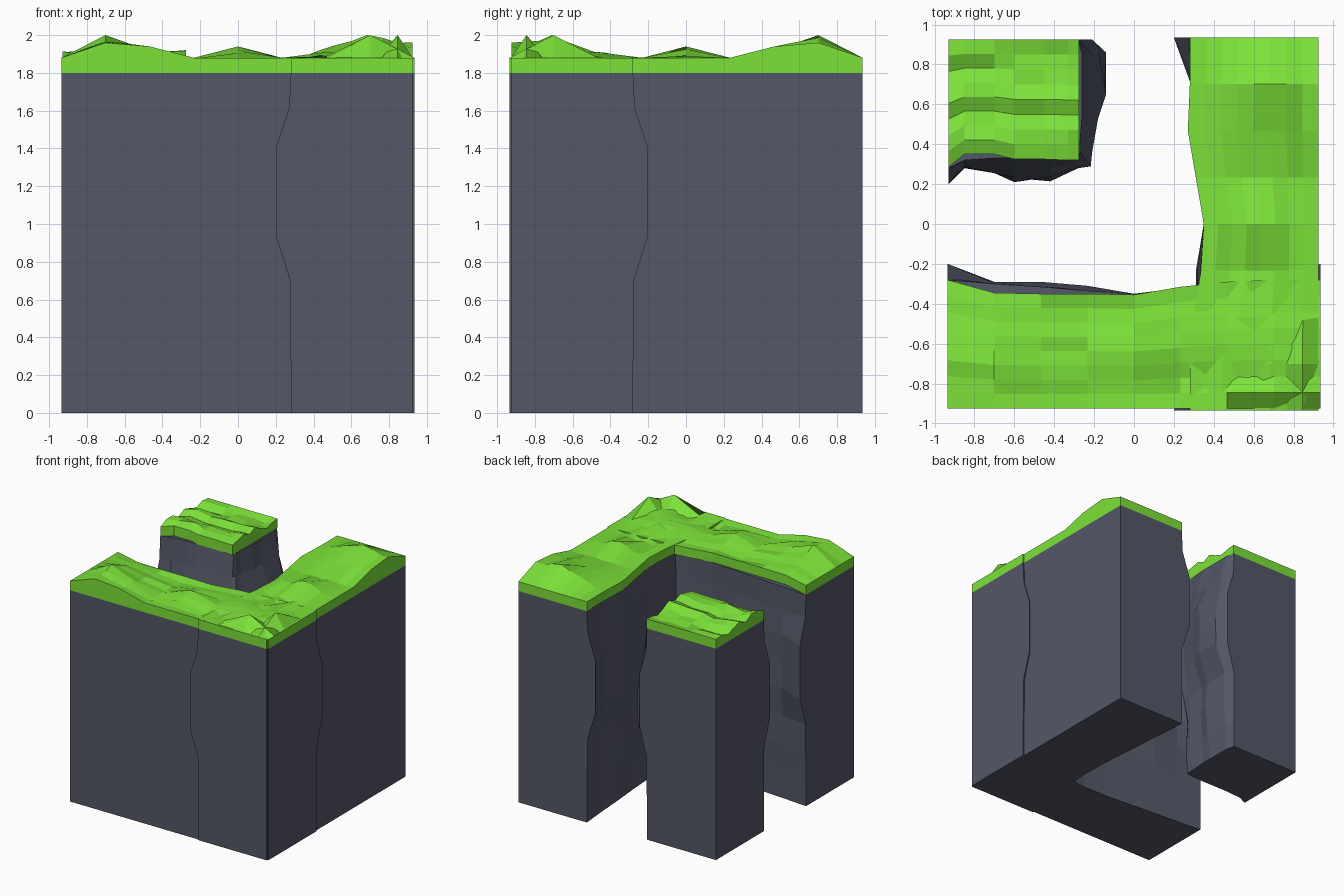
import bpy, bmesh, random

if "Cube" in bpy.data.objects:
    bpy.data.objects.remove(bpy.data.objects["Cube"])

random.seed(4)
N = 9
S = [-0.935 + 1.87 * i / (N - 1) for i in range(N)]


def material(name, col):
    m = bpy.data.materials.new(name)
    m.diffuse_color = (*col, 1)
    m.use_nodes = True
    m.node_tree.nodes["Principled BSDF"].inputs["Base Color"].default_value = m.diffuse_color
    return m


ROCK = material("rock", (0.088, 0.095, 0.135))
GRASS = material("grass", (0.20, 0.76, 0.04))


def finish(bm, name, mat):
    bmesh.ops.recalc_face_normals(bm, faces=bm.faces)
    me = bpy.data.meshes.new(name)
    bm.to_mesh(me)
    bm.free()
    me.materials.append(mat)
    ob = bpy.data.objects.new(name, me)
    bpy.context.collection.objects.link(ob)


# Rock body: plan outlines stacked in rings, blended between foot and bulge plans
RINGS = [(0, 0), (0.23, 0), (0.47, 0.05), (0.7, 0.05), (0.94, 1),
         (1.17, 1), (1.4, 1), (1.61, 0.12), (1.8, 0)]


def rock(name, foot, bulge, outer, place):
    bm = bmesh.new()
    loops = []
    last = len(foot) - 1
    for k, (z, w) in enumerate(RINGS):
        ring = []
        for i, (a, b) in enumerate(zip(foot, bulge)):
            f = w
            if 0 < i < last and 0 < k < len(RINGS) - 1:
                f = min(1, max(0, w * 0.8 + random.uniform(-0.1, 0.45)))
            p = (a[0] + (b[0] - a[0]) * f, a[1] + (b[1] - a[1]) * f)
            ring.append(bm.verts.new((*place(*p), z)))
        ring += [bm.verts.new((*place(*p), z)) for p in outer]
        loops.append(ring)
    n = len(loops[0])
    for a, b in zip(loops, loops[1:]):
        for i in range(n):
            j = (i + 1) % n
            bm.faces.new((a[i], a[j], b[j], b[i]))
    bm.faces.new(loops[0])
    bm.faces.new(loops[-1])
    finish(bm, name, ROCK)


# Grass cap: bumpy grid with a skirt down to the rock
def grass(name, xs, inner, outer, height, place, rows=8):
    bm = bmesh.new()
    g = []
    for i, x in enumerate(xs):
        g.append([bm.verts.new((*place(x, outer + (inner[i] - outer) * j / rows),
                                height(i, j))) for j in range(rows + 1)])
    n = len(xs)
    for i in range(n - 1):
        for j in range(rows):
            bm.faces.new((g[i][j], g[i + 1][j], g[i + 1][j + 1], g[i][j + 1]))
    rim = ([g[i][0] for i in range(n)] + g[-1][1:]
           + [g[i][rows] for i in range(n - 2, -1, -1)] + g[0][rows - 1:0:-1])
    low = [bm.verts.new((v.co.x, v.co.y, 1.8)) for v in rim]
    for k in range(len(rim)):
        m = (k + 1) % len(rim)
        bm.faces.new((rim[k], rim[m], low[m], low[k]))
    bm.faces.new(low)
    finish(bm, name, GRASS)


# Hill heights of an arm at its outer edge, crest and inner edge
OUT = [1.88, 1.96, 1.94, 1.88, 1.88, 1.88, 1.88, 1.88, 1.88]
MID = [1.88, 2.00, 1.94, 1.88, 1.94, 1.88, 1.91, 1.92, 1.88]
CREST = [3, 3, 2, 3, 4, 3, 4, 3, 3]


def arm_height(i, j):
    if (i, j) == (7, 1):
        return 2.0
    c = CREST[i]
    z = OUT[i] + (MID[i] - OUT[i]) * j / c if j <= c else \
        MID[i] + (1.88 - MID[i]) * (j - c) / (8 - c)
    if 0 < i < 8 and 0 < j < 8 and j != c:
        z += random.uniform(-0.025, 0.002)
    return z


# Two cliff arms meeting at the front right corner
def front(s, t):
    return s, t


def right(s, t):
    return -t, -s


FOOT = [0.28, 0.30, 0.315, 0.335, 0.35, 0.355, 0.33, 0.30, 0.28]
arms = [
    ("front", front, [0.20, 0.29, 0.29, 0.31, 0.35, 0.32, 0.31, 0.29, 0.20],
     [0.28, 0.345, 0.35, 0.35, 0.355, 0.315, 0.29, 0.28, 0.28]),
    ("right", right, [0.20, 0.285, 0.28, 0.315, 0.35, 0.31, 0.31, 0.29, 0.20],
     [0.28, 0.28, 0.27, 0.31, 0.35, 0.335, 0.30, 0.28, 0.28]),
]
for name, place, bulge, lip in arms:
    rock(name + "_cliff_rock", [(s, -t) for s, t in zip(S, FOOT)],
         [(s, -t) for s, t in zip(S, bulge)],
         [(0.935, -0.925), (-0.935, -0.925)], place)
    grass(name + "_cliff_grass", S, [-t for t in lip], -0.925, arm_height, place)

# Separate pillar in the back left corner
foot = [(-.93, .28), (-.85, .32), (-.7, .33), (-.6, .33), (-.42, .33), (-.28, .34),
        (-.27, .36), (-.27, .42), (-.26, .55), (-.26, .65), (-.26, .85), (-.28, .925)]
bulge = [(-.93, .2), (-.85, .28), (-.7, .255), (-.6, .21), (-.42, .21), (-.28, .28),
         (-.21, .28), (-.21, .36), (-.18, .53), (-.14, .65), (-.14, .86), (-.21, .925)]
rock("pillar_rock", foot, bulge, [(-0.93, 0.925)], front)


# Rows run back to front: flat rim with a dip and two low ridges
PROFILE = [1.88, 1.87, 1.855, 1.88, 1.905, 1.88, 1.90, 1.915, 1.885]


def pillar_height(i, j):
    if i == 0 and j in (0, 8):
        return 1.88
    return PROFILE[j] + (random.uniform(-0.018, 0.018) if 0 < j < 8 else 0)


grass("pillar_grass", [-.93, -.85, -.7, -.6, -.45, -.33, -.275],
      [.285, .35, .35, .325, .325, .32, .32], 0.925, pillar_height, front)
